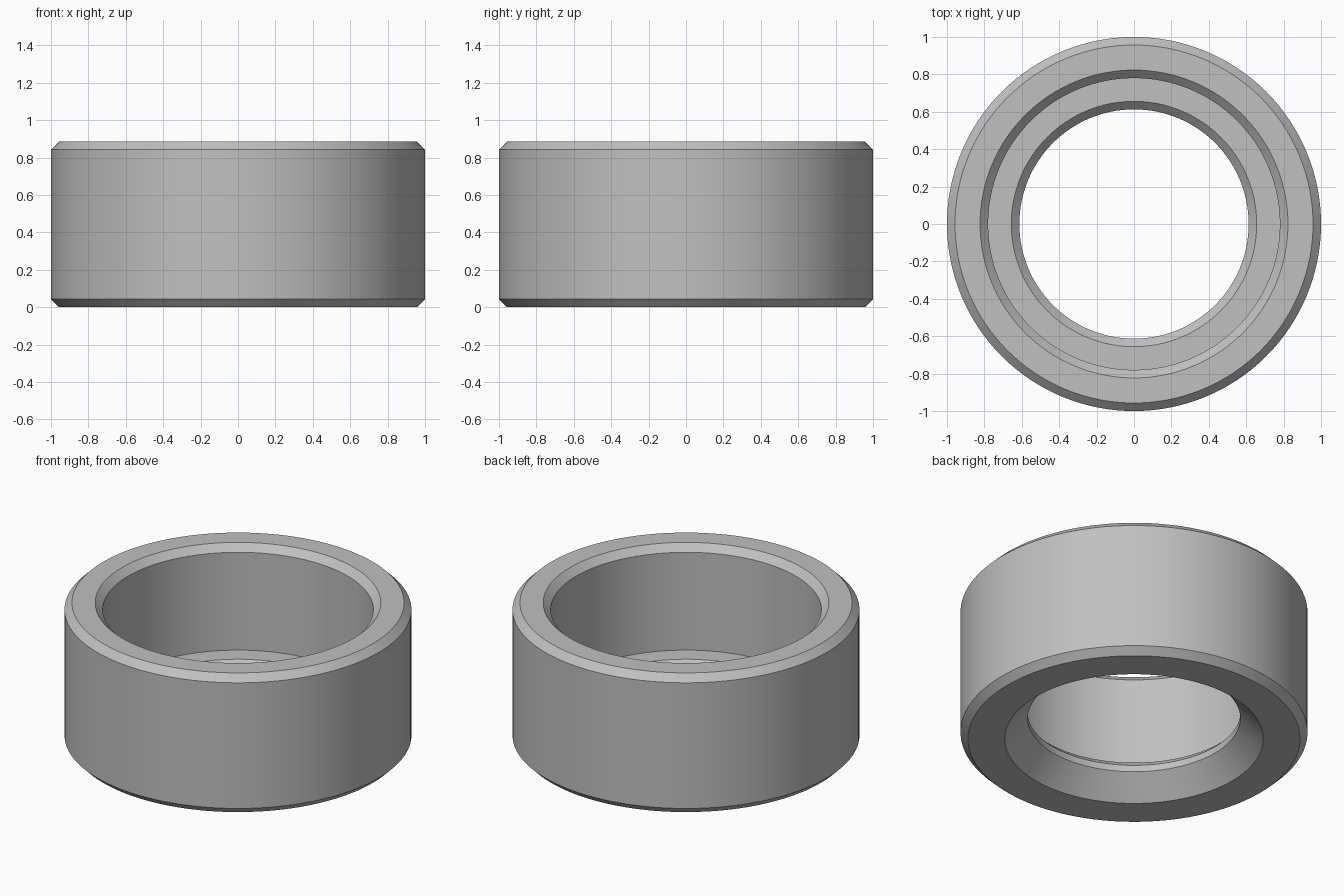
import bpy, bmesh, math

cube = bpy.data.objects.get("Cube")
if cube:
    bpy.data.objects.remove(cube, do_unlink=True)

# Plain grey metal
grey = bpy.data.materials.new("grey_metal")
grey.use_nodes = True
colour = (0.53, 0.53, 0.53, 1)
grey.diffuse_color = colour
grey.node_tree.nodes["Principled BSDF"].inputs["Base Color"].default_value = colour

SIDES = 128
HEIGHT = 0.885
BEVEL = 0.043
BORE, THROAT, LEDGE = 0.78, 0.613, 0.22

# Closed cross-section as (radius, height), counter-clockwise
profile = [
    (0.745, 0), (1 - BEVEL, 0), (1, BEVEL),              # base and outer wall
    (1, HEIGHT - BEVEL), (1 - BEVEL, HEIGHT),            # top rim
    (BORE + BEVEL, HEIGHT), (BORE, HEIGHT - BEVEL),      # upper bore
    (BORE, LEDGE), (THROAT + BEVEL, LEDGE),              # inner ledge
    (THROAT, LEDGE - BEVEL), (THROAT, 0.135),            # throat above the countersink
]


def lathe(name, points, sides, material):
    """Turn a closed cross-section around the z axis."""
    bm = bmesh.new()
    rings = []
    for i in range(sides):
        a = math.tau * i / sides
        rings.append([bm.verts.new((r * math.cos(a), r * math.sin(a), z)) for r, z in points])
    for i, ring in enumerate(rings):
        following = rings[(i + 1) % sides]
        for j in range(len(points)):
            k = (j + 1) % len(points)
            bm.faces.new((ring[j], following[j], following[k], ring[k]))
    bmesh.ops.recalc_face_normals(bm, faces=bm.faces)
    mesh = bpy.data.meshes.new(name)
    bm.to_mesh(mesh)
    bm.free()
    mesh.materials.append(material)
    obj = bpy.data.objects.new(name, mesh)
    bpy.context.collection.objects.link(obj)
    return obj


# Stepped ring with chamfered edges
ring = lathe("stepped_ring", profile, SIDES, grey)
bpy.ops.object.select_all(action="DESELECT")
ring.select_set(True)
bpy.context.view_layer.objects.active = ring
bpy.ops.object.shade_smooth_by_angle(angle=math.radians(25))
